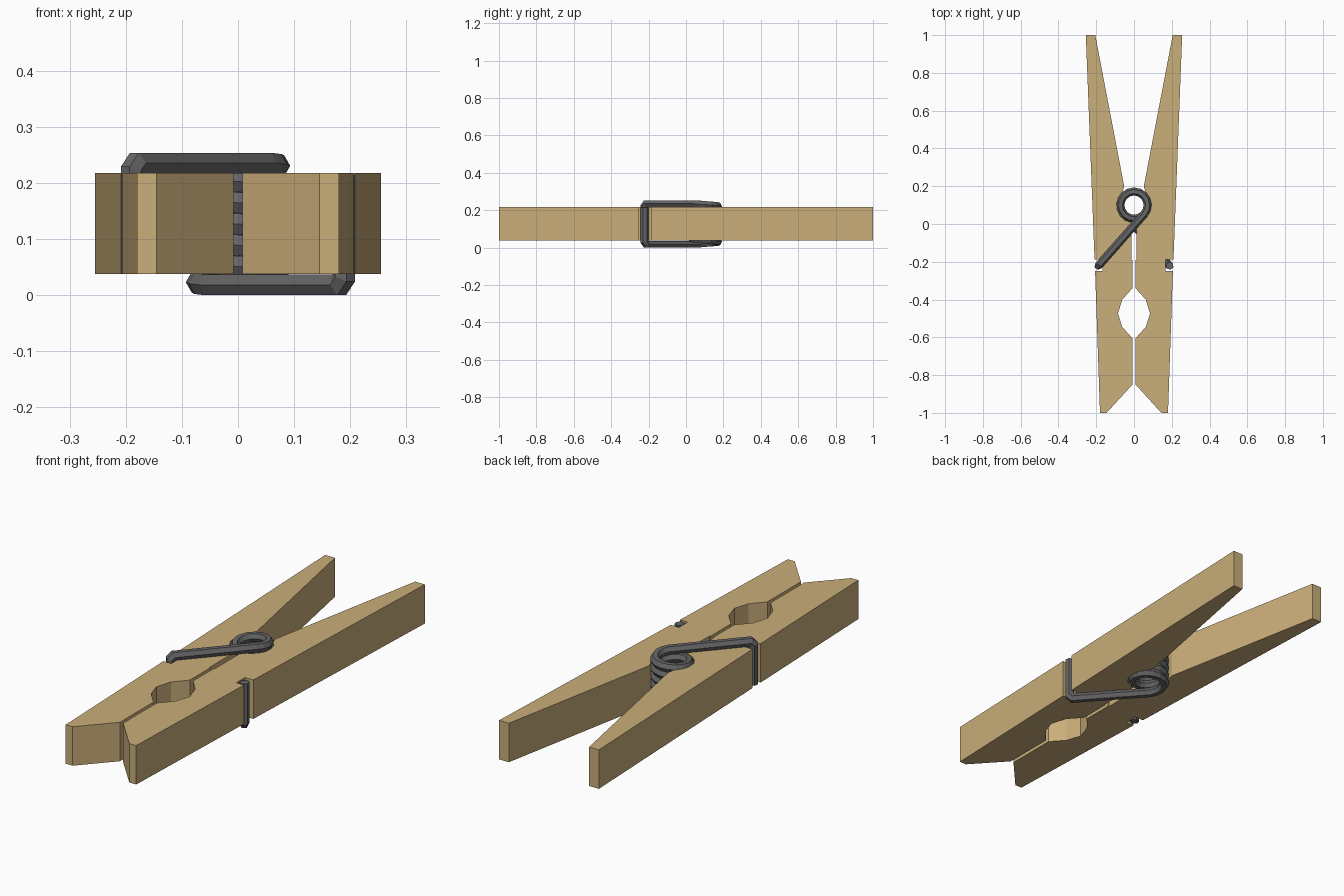
import bpy, bmesh, math
from mathutils import Vector

if "Cube" in bpy.data.objects:
    bpy.data.objects.remove(bpy.data.objects["Cube"])


def material(name, rgb):
    m = bpy.data.materials.new(name)
    m.diffuse_color = (*rgb, 1)
    m.use_nodes = True
    m.node_tree.nodes["Principled BSDF"].inputs["Base Color"].default_value = m.diffuse_color
    return m


wood = material("pale_wood", (0.59, 0.425, 0.195))
steel = material("dark_steel", (0.13, 0.13, 0.135))


def add_object(name, bm, mat):
    bmesh.ops.recalc_face_normals(bm, faces=bm.faces)
    me = bpy.data.meshes.new(name)
    bm.to_mesh(me)
    bm.free()
    me.materials.append(mat)
    ob = bpy.data.objects.new(name, me)
    bpy.context.collection.objects.link(ob)
    return ob


COIL_Y = 0.1

# Wooden halves: one outline with wire notch, jaw hole and coil groove, mirrored
groove = [(0.093 * math.cos(math.radians(a)), COIL_Y + 0.093 * math.sin(math.radians(a)))
          for a in range(-82, 51, 22)]
outline = [(0.205, 1), (0.255, 1), (0.209, -0.187), (0.166, -0.187), (0.166, -0.25),
           (0.206, -0.25), (0.18, -1), (0.145, -1), (0.008, -0.85), (0.008, -0.605),
           (0.062, -0.545), (0.085, -0.475), (0.062, -0.4), (0.008, -0.34),
           (0.008, -0.19), (0.013, -0.19)] + groove + [(0.052, 0.2)]
for side, name in ((1, "right_wooden_half"), (-1, "left_wooden_half")):
    bm = bmesh.new()
    face = bm.faces.new([bm.verts.new((side * x, y, 0.037)) for x, y in outline])
    ext = bmesh.ops.extrude_face_region(bm, geom=[face], use_keep_orig=True)
    top = [v for v in ext["geom"] if isinstance(v, bmesh.types.BMVert)]
    bmesh.ops.translate(bm, verts=top, vec=(0, 0, 0.18))
    add_object(name, bm, wood)

# Spring path: left hook, top arm, coil winding down, bottom arm, right hook
R, Z_TOP, Z_LOW, Z_MID = 0.072, 0.235, 0.018, 0.1265
hook = Vector((-0.189, -0.222, 0))
start = math.radians(-43)
sweep = math.radians(266 + 360 * 5)
arm_side = Vector((math.cos(start), math.sin(start), 0))
tangent_pt = Vector((0, COIL_Y, 0)) + R * arm_side
arm_dir = (tangent_pt - hook).normalized()
arm_side = arm_dir.cross(Vector((0, 0, 1)))


def at(p, z):
    return Vector((p.x, p.y, z))


def flip(v, z_sum):
    """Half turn about the y axis through the spring's middle."""
    return Vector((-v.x, v.y, z_sum - v.z))


hook_pts = [at(hook, 0.038), at(hook, Z_TOP - 0.014), at(hook + arm_dir * 0.014, Z_TOP)]
path = [(p, arm_side) for p in hook_pts]
steps = 92
for i in range(steps + 1):
    a = start + sweep * i / steps
    out = Vector((math.cos(a), math.sin(a), 0))
    z = Z_TOP + (Z_LOW - Z_TOP) * i / steps
    path.append((Vector((0, COIL_Y, z)) + R * out, out))
path += [(flip(p, Z_TOP + Z_LOW), flip(arm_side, 0)) for p in reversed(hook_pts)]

# Spring wire: hexagon swept along the path
bm = bmesh.new()
rings = []
for i, (p, side) in enumerate(path):
    d_in = (p - path[max(i - 1, 0)][0]).normalized()
    d_out = (path[min(i + 1, len(path) - 1)][0] - p).normalized()
    t = (d_in + d_out).normalized()
    up = side.cross(t).normalized()
    miter = 1 / max(t.dot(d_out if d_out.length else d_in), 0.7)
    rings.append([bm.verts.new(p + 0.021 * (side * math.cos(k * math.pi / 3)
                                            + up * miter * math.sin(k * math.pi / 3)))
                  for k in range(6)])
for a, b in zip(rings, rings[1:]):
    for k in range(6):
        n = (k + 1) % 6
        bm.faces.new((a[k], a[n], b[n], b[k]))
bm.faces.new(rings[0])
bm.faces.new(rings[-1])
add_object("wire_spring", bm, steel)
